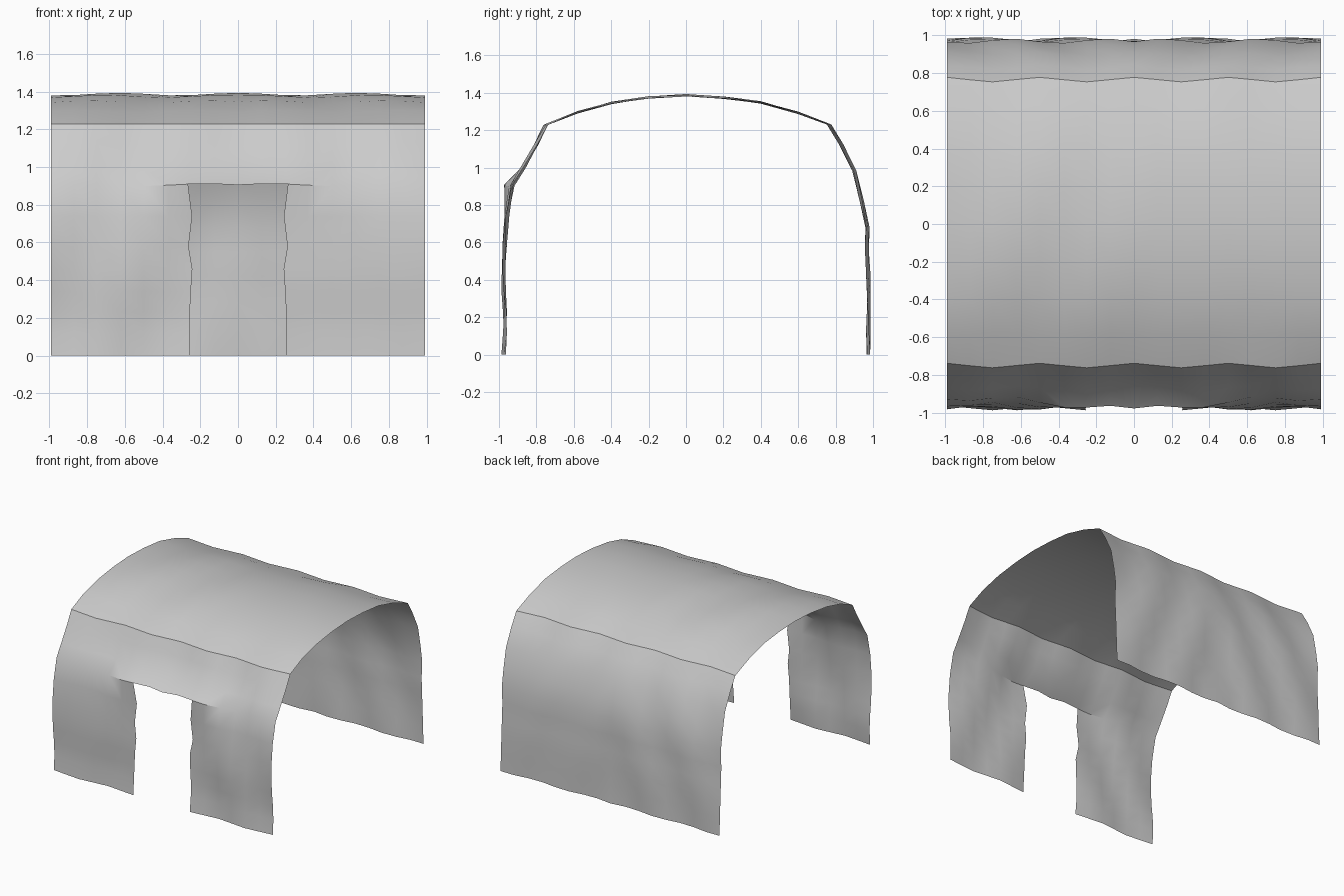
import bpy, bmesh
from math import sin, cos, pi

if "Cube" in bpy.data.objects:
    bpy.data.objects.remove(bpy.data.objects["Cube"])

# Arched cross-section (y, z), front foot over the ridge to the back foot
profile = [(-.975, 0), (-.968, .12), (-.968, .23), (-.975, .34), (-.975, .46), (-.97, .58),
           (-.955, .74), (-.925, .905), (-.87, 1.0), (-.80, 1.125), (-.75, 1.228),
           (-.58, 1.295), (-.40, 1.345), (-.2, 1.375), (0, 1.386), (.2, 1.374), (.40, 1.348),
           (.60, 1.292), (.765, 1.23), (.83, 1.12), (.90, .98), (.94, .82), (.97, .68),
           (.968, .55), (.975, .42), (.978, .28), (.975, .14), (.975, 0)]
# Half-width columns; column 2 is the door jamb, its x wavers with height
columns = [0, .125, .25, .37, .5, .62, .75, .87, .99]
JAMB, LINTEL = 2, 7
jamb_x = [.255, .257, .255, .25, .242, .262, .243, .265]


def cloth_point(i, j):
    """Point on the draped sheet: profile row i, column j, softly wrinkled."""
    y, z = profile[i]
    x = columns[j]
    wall = z < 1.2
    if j == JAMB and i <= LINTEL:
        x = jamb_x[i]
    wave = cos(4 * pi * x)
    if wall:
        y += .012 * cos(4 * pi * x + 5 * z + (1 if y > 0 else 0))
        # cloth pulled forward round the top of the door
        if y < 0 and .7 < z < .95:
            pull = max(0, min(1, (.65 - x) / .4))
            y -= pull * (.05 if i == LINTEL else .015)
        z += .006 * sin(9 * x) * (z > .9)
    elif i in (10, 18):
        y += .012 * wave
    else:
        z += .007 * cos(10 * x + 4 * y)
    return x, max(-1, min(1, y)), z


# Tent sheet: half grid with the doorway left out
bm = bmesh.new()
grid = [[bm.verts.new(cloth_point(i, j)) for j in range(len(columns))]
        for i in range(len(profile))]
for i in range(len(profile) - 1):
    for j in range(len(columns) - 1):
        if i < LINTEL and j < JAMB:
            continue
        bm.faces.new((grid[i][j], grid[i][j + 1], grid[i + 1][j + 1], grid[i + 1][j]))
bmesh.ops.delete(bm, geom=[v for v in bm.verts if not v.link_faces], context='VERTS')

# Mirror to the other side
bmesh.ops.mirror(bm, geom=bm.verts[:] + bm.edges[:] + bm.faces[:], axis='X', merge_dist=.001)
bmesh.ops.remove_doubles(bm, verts=bm.verts, dist=.001)
bmesh.ops.recalc_face_normals(bm, faces=bm.faces)
bm.normal_update()
if sum(f.normal.z * f.calc_area() for f in bm.faces) < 0:
    bmesh.ops.reverse_faces(bm, faces=bm.faces[:])

mesh = bpy.data.meshes.new("tent_canopy")
bm.to_mesh(mesh)
bm.free()
tent = bpy.data.objects.new("tent_canopy", mesh)
bpy.context.collection.objects.link(tent)

# Smooth cloth with creased eaves
bpy.context.view_layer.objects.active = tent
tent.select_set(True)
bpy.ops.object.shade_smooth_by_angle(angle=.55)
